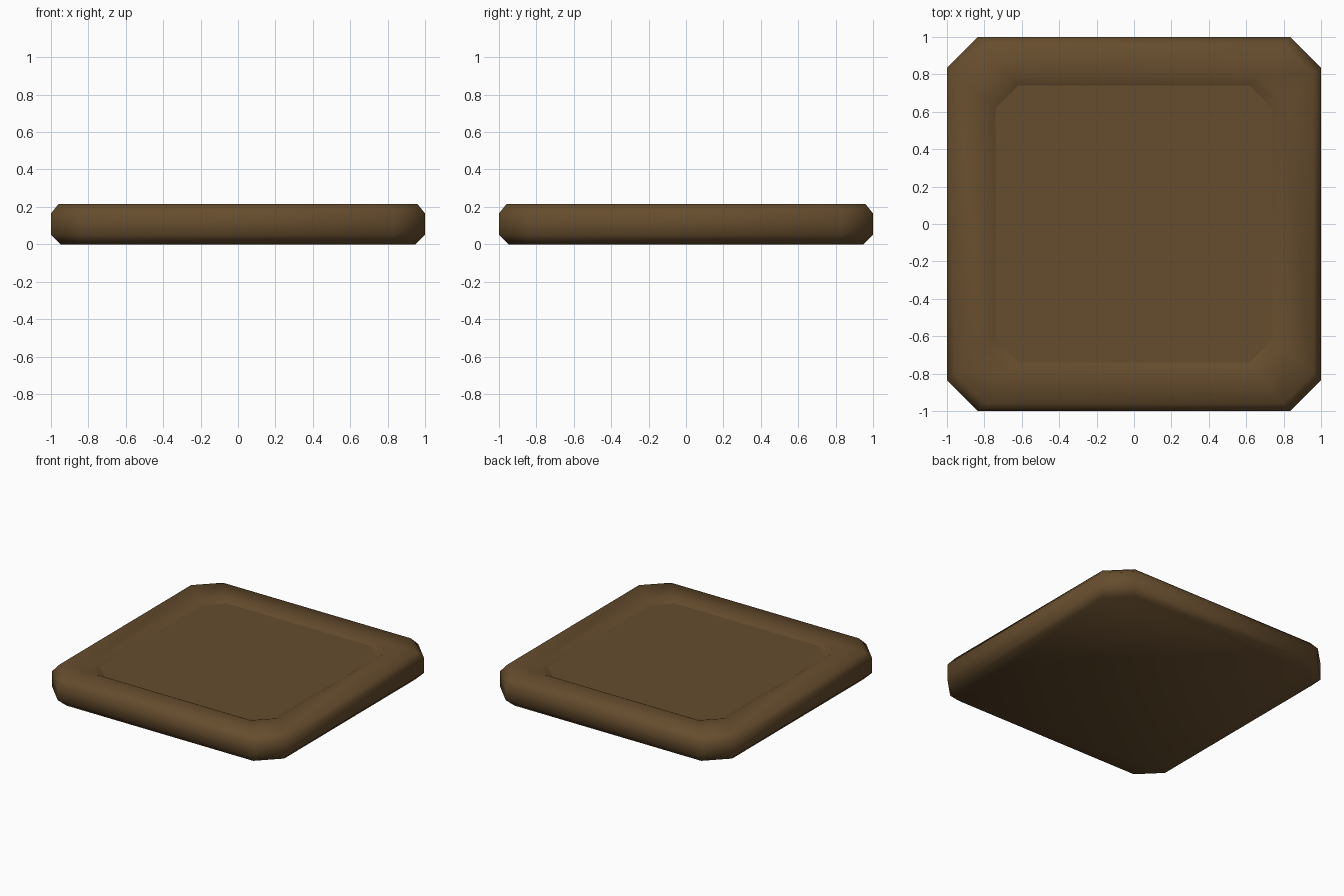
import bpy, bmesh

if "Cube" in bpy.data.objects:
    bpy.data.objects.remove(bpy.data.objects["Cube"])

# One brown for the whole tray
brown = bpy.data.materials.new("brown")
brown.diffuse_color = (0.133, 0.074, 0.027, 1)
brown.use_nodes = True
brown.node_tree.nodes["Principled BSDF"].inputs["Base Color"].default_value = brown.diffuse_color


def octagon(bm, r, z, c):
    """Square ring of half size r with corners cut back to c."""
    pts = [(c, -r), (r, -c), (r, c), (c, r), (-c, r), (-r, c), (-r, -c), (-c, -r)]
    return [bm.verts.new((x, y, z)) for x, y in pts]


# Rounded rim profile: half size, height, corner start
profile = [(0.95, 0.0, 0.795), (1.0, 0.05, 0.835), (1.0, 0.165, 0.835),
           (0.96, 0.215, 0.80), (0.79, 0.215, 0.66), (0.74, 0.19, 0.62)]
bm = bmesh.new()
rings = [octagon(bm, *p) for p in profile]
for a, b in zip(rings, rings[1:]):
    for i in range(8):
        j = (i + 1) % 8
        bm.faces.new((a[i], a[j], b[j], b[i]))
bm.faces.new(rings[0][::-1])       # underside
for f in bm.faces:
    f.smooth = True
floor = bm.faces.new(rings[-1])    # recessed flat floor
for e in floor.edges:
    e.smooth = False
mesh = bpy.data.meshes.new("square_tray")
bm.to_mesh(mesh)
bm.free()
mesh.materials.append(brown)
tray = bpy.data.objects.new("square_tray", mesh)
bpy.context.collection.objects.link(tray)
